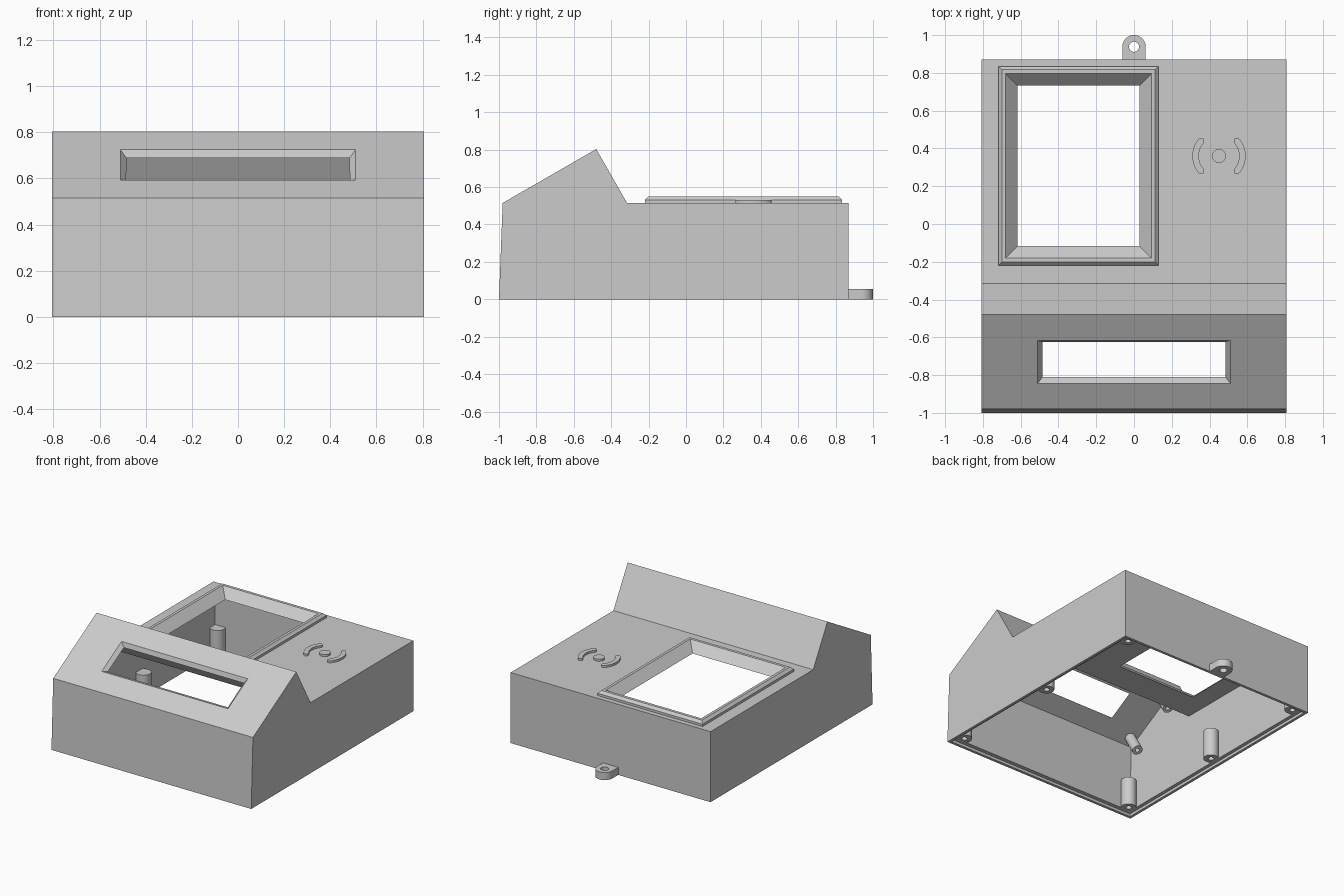
import bpy
import bmesh
from math import pi, cos, sin, atan2, radians
from mathutils import Matrix

cube = bpy.data.objects.get("Cube")
if cube:
    bpy.data.objects.remove(cube, do_unlink=True)

grey = bpy.data.materials.new("light grey plastic")
grey.use_nodes = True
COLOR = (0.6, 0.6, 0.6, 1)
grey.diffuse_color = COLOR
grey.node_tree.nodes["Principled BSDF"].inputs["Base Color"].default_value = COLOR


def finish(name, bm, matrix=None, smooth=False):
    bmesh.ops.recalc_face_normals(bm, faces=bm.faces)
    if matrix:
        bm.transform(matrix)
    mesh = bpy.data.meshes.new(name)
    bm.to_mesh(mesh)
    bm.free()
    mesh.materials.append(grey)
    ob = bpy.data.objects.new(name, mesh)
    bpy.context.collection.objects.link(ob)
    if smooth:
        activate(ob)
        bpy.ops.object.shade_smooth_by_angle(angle=radians(35))
    return ob


def activate(ob):
    bpy.ops.object.select_all(action='DESELECT')
    ob.select_set(True)
    bpy.context.view_layer.objects.active = ob


def prism(name, points, direction, smooth=False):
    """Extrude a closed outline of 3D points along a direction."""
    bm = bmesh.new()
    face = bm.faces.new([bm.verts.new(p) for p in points])
    new = bmesh.ops.extrude_face_region(bm, geom=[face])["geom"]
    bmesh.ops.translate(bm, vec=direction,
                        verts=[v for v in new if isinstance(v, bmesh.types.BMVert)])
    return finish(name, bm, None, smooth)


def side_prism(name, profile, half):
    return prism(name, [(-half, y, z) for y, z in profile], (2 * half, 0, 0))


def stack(name, levels, matrix):
    """Solid through rectangles given as (half x, half y, z)."""
    bm = bmesh.new()
    rings = [[bm.verts.new((sx * hx, sy * hy, z))
              for sx, sy in ((-1, -1), (1, -1), (1, 1), (-1, 1))] for hx, hy, z in levels]
    bm.faces.new(rings[0])
    bm.faces.new(rings[-1])
    for a, b in zip(rings, rings[1:]):
        for i in range(4):
            j = (i + 1) % 4
            bm.faces.new((a[i], a[j], b[j], b[i]))
    return finish(name, bm, matrix)


def lathe(name, profile, matrix, steps=32):
    """Revolve (radius, z) points about local z."""
    bm = bmesh.new()
    verts = [bm.verts.new((r, 0, z)) for r, z in profile]
    edges = [bm.edges.new(pair) for pair in zip(verts, verts[1:])]
    bmesh.ops.spin(bm, geom=verts + edges, cent=(0, 0, 0), axis=(0, 0, 1),
                   angle=2 * pi, steps=steps)
    bmesh.ops.remove_doubles(bm, verts=bm.verts, dist=0.0001)
    return finish(name, bm, matrix, True)


def hollow_post(name, radius, hole, length, depth, matrix):
    lathe(name, [(0, depth), (hole, depth), (hole, 0), (radius, 0),
                 (radius, length), (0, length)], matrix)


def cut(ob, cutter):
    mod = ob.modifiers.new("cut", 'BOOLEAN')
    mod.operation = 'DIFFERENCE'
    mod.solver = 'EXACT'
    mod.object = cutter
    activate(ob)
    bpy.ops.object.modifier_apply(modifier=mod.name)


# Housing shell, hollow and open below, with a rebate for a lid
W = 0.807
housing = side_prism("housing", [(-1, 0), (-0.98, 0.515), (-0.48, 0.803),
                                 (-0.315, 0.515), (0.87, 0.515), (0.87, 0)], W)
cavity = side_prism("cavity_cutter", [(-0.955, -0.1), (-0.937, 0.511), (-0.492, 0.766),
                                      (-0.331, 0.486), (0.825, 0.486), (0.825, -0.1)], W - 0.045)
rebate = side_prism("rebate_cutter", [(-0.98, -0.1), (-0.98, 0.02),
                                      (0.85, 0.02), (0.85, -0.1)], W - 0.02)

# Chamfered openings in the sloping panel and in the flat top
slope = (Matrix.Translation((0, -0.73, 0.659))
         @ Matrix.Rotation(atan2(0.288, 0.5), 4, 'X'))
slot = stack("slot_cutter", [(0.51 + d, 0.132 + d, d) for d in (-0.05, 0.03)], slope)
place = Matrix.Translation((-0.294, 0.308, 0.55))
opening = stack("screen_cutter", [(0.386 + d, 0.488 + d, d) for d in (-0.09, 0.01)], place)

# Raised frame around the large opening
frame = stack("screen_frame", [(0.424, 0.527, -0.045), (0.424, 0.527, -0.018),
                               (0.406, 0.509, 0)], place)
cut(frame, opening)
for cutter in (cavity, rebate, slot, opening):
    cut(housing, cutter)

# Raised wireless symbol: dot and two rounded arcs
CX, CY, TOP = 0.45, 0.36, 0.51
lathe("symbol_dot", [(0, 0), (0.037, 0), (0.037, 0.02), (0, 0.02)],
      Matrix.Translation((CX, CY, TOP)))
R, T, SPREAD, N = 0.124, 0.017, radians(40), 10
for side, label in ((0, "left"), (pi, "right")):
    outline = []
    for i in range(N + 1):
        a = side - SPREAD + 2 * SPREAD * i / N
        outline.append((CX + (R + T) * cos(a), CY + (R + T) * sin(a), TOP))
    for end, sign in ((side + SPREAD, 1), (side - SPREAD, -1)):
        ex, ey = CX + R * cos(end), CY + R * sin(end)
        for i in range(1, 6):
            a = end + pi * i / 6 + (0 if sign > 0 else pi)
            outline.append((ex + T * cos(a), ey + T * sin(a), TOP))
        if sign > 0:
            for i in range(N + 1):
                a = side + SPREAD - 2 * SPREAD * i / N
                outline.append((CX + (R - T) * cos(a), CY + (R - T) * sin(a), TOP))
    prism("symbol_arc_" + label, outline, (0, 0, 0.02), True)

# Hanging lug at the back
arc = [(0.062 * cos(pi * i / 20), 0.938 + 0.062 * sin(pi * i / 20), 0) for i in range(21)]
lug = prism("hanging_lug", arc + [(-0.062, 0.86, 0), (0.062, 0.86, 0)], (0, 0, 0.055))
hole = lathe("lug_hole_cutter", [(0, -0.1), (0.027, -0.1), (0.027, 0.2), (0, 0.2)],
             Matrix.Translation((0, 0.938, 0)))
cut(lug, hole)
activate(lug)
bpy.ops.object.shade_smooth_by_angle(angle=radians(35))

# Lid screw posts along both sides, and display standoffs under the slope
for x, label in ((0.725, "left"), (-0.725, "right")):
    for y, where in ((-0.92, "front"), (-0.055, "middle"), (0.8, "back")):
        hollow_post(f"screw_post_{where}_{label}", 0.052, 0.02, 0.21, 0.15,
                    Matrix.Translation((x, y, 0.02)))
    for v, where in ((-0.19, "lower"), (0.18, "upper")):
        hollow_post(f"display_standoff_{where}_{label}", 0.036, 0.015, 0.165, 0.1,
                    slope @ Matrix.Translation((x * 0.975, v, -0.175)))

for helper in (cavity, rebate, slot, opening, hole):
    bpy.data.objects.remove(helper, do_unlink=True)
